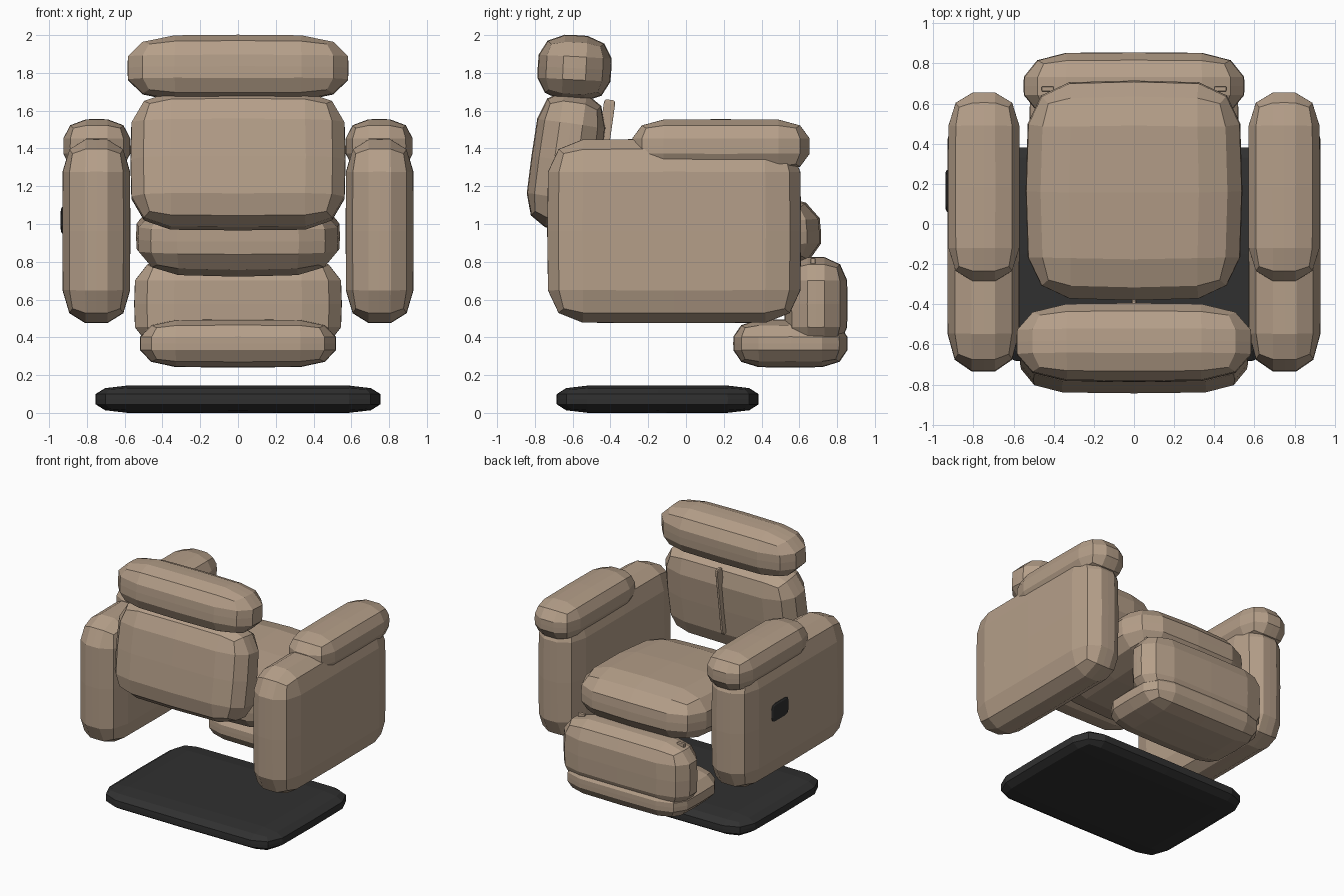
import bpy, bmesh
from math import radians
from mathutils import Vector

if "Cube" in bpy.data.objects:
    bpy.data.objects.remove(bpy.data.objects["Cube"])


def material(name, rgb):
    m = bpy.data.materials.new(name)
    m.diffuse_color = (*rgb, 1)
    m.use_nodes = True
    m.node_tree.nodes["Principled BSDF"].inputs["Base Color"].default_value = m.diffuse_color
    return m


LEATHER = material("tan_leather", (0.46, 0.345, 0.25))
BLACK = material("black_plastic", (0.03, 0.03, 0.03))


def cushion(name, lo, hi, radius, bulge=(0, 0, 0), tilt=0, mat=LEATHER):
    """Low-poly rounded box between lo and hi; each face may bow outwards."""
    lo, hi = Vector(lo), Vector(hi)
    h = (hi - lo) / 2
    bm = bmesh.new()
    bmesh.ops.create_cube(bm, size=2)
    bmesh.ops.subdivide_edges(bm, edges=bm.edges[:], cuts=3, use_grid_fill=True)
    for v in bm.verts:
        core, d = Vector(), Vector()
        for i in range(3):
            sign = (v.co[i] > 0.1) - (v.co[i] < -0.1)
            core[i] = sign * (h[i] - radius[i])
            d[i] = sign if abs(v.co[i]) > 0.9 else 0
        d.normalize()
        p = Vector([core[i] + d[i] * radius[i] for i in range(3)])
        # pull the rims in so the face middles stand proud
        n = [(p[i] / h[i]) ** 2 for i in range(3)]
        v.co = [p[i] * (1 - bulge[i] * (sum(n) - n[i]) / 2) for i in range(3)]
    bmesh.ops.recalc_face_normals(bm, faces=bm.faces[:])
    mesh = bpy.data.meshes.new(name)
    bm.to_mesh(mesh)
    bm.free()
    mesh.materials.append(mat)
    ob = bpy.data.objects.new(name, mesh)
    ob.location = (lo + hi) / 2
    ob.rotation_euler.x = radians(tilt)
    bpy.context.collection.objects.link(ob)
    return ob


# floor plate
cushion("base_plate", (-0.755, -0.685, 0), (0.755, 0.385, 0.145),
        (0.16, 0.16, 0.045), (0.02, 0.02, 0.03), mat=BLACK)

# seat and back
cushion("seat", (-0.54, -0.38, 0.73), (0.54, 0.715, 1.14),
        (0.2, 0.2, 0.13), (0.1, 0.08, 0.2), tilt=3)
cushion("backrest", (-0.57, -0.82, 0.97), (0.57, -0.45, 1.70),
        (0.2, 0.12, 0.16), (0.06, 0.1, 0.05), tilt=-8)
cushion("headrest", (-0.585, -0.785, 1.65), (0.585, -0.395, 2.0),
        (0.24, 0.13, 0.11), (0.05, 0.12, 0.1), tilt=-3)
cushion("backrest_seam", (-0.012, -0.47, 1.12), (0.012, -0.41, 1.66),
        (0.004, 0.01, 0.02), tilt=-8)

# leg and foot rest
cushion("leg_rest", (-0.55, 0.52, 0.33), (0.55, 0.855, 0.825),
        (0.2, 0.12, 0.12), (0.06, 0.08, 0.05))
cushion("foot_rest", (-0.52, 0.25, 0.24), (0.52, 0.855, 0.495),
        (0.18, 0.13, 0.09), (0.05, 0.05, 0.1))

# arms and leg-rest tabs, both sides
for side, s in (("left", -1), ("right", 1)):
    def span(a, b):
        return sorted((s * a, s * b))

    x0, x1 = span(0.57, 0.93)
    cushion(f"{side}_arm_panel", (x0, -0.735, 0.475), (x1, 0.61, 1.45),
            (0.12, 0.18, 0.17), (0.03, 0.03, 0.02))
    x0, x1 = span(0.57, 0.925)
    cushion(f"{side}_arm_pad", (x0, -0.285, 1.27), (x1, 0.655, 1.555),
            (0.12, 0.16, 0.1), (0.03, 0.03, 0.08))
    x0, x1 = span(0.40, 0.46)
    cushion(f"{side}_leg_rest_tab", (x0, 0.66, 0.74), (x1, 0.685, 0.82),
            (0.005, 0.005, 0.005))

# recline control on the outside of one arm
cushion("recline_control", (-0.94, 0.06, 0.95), (-0.9, 0.27, 1.09),
        (0.008, 0.04, 0.04), mat=BLACK)
